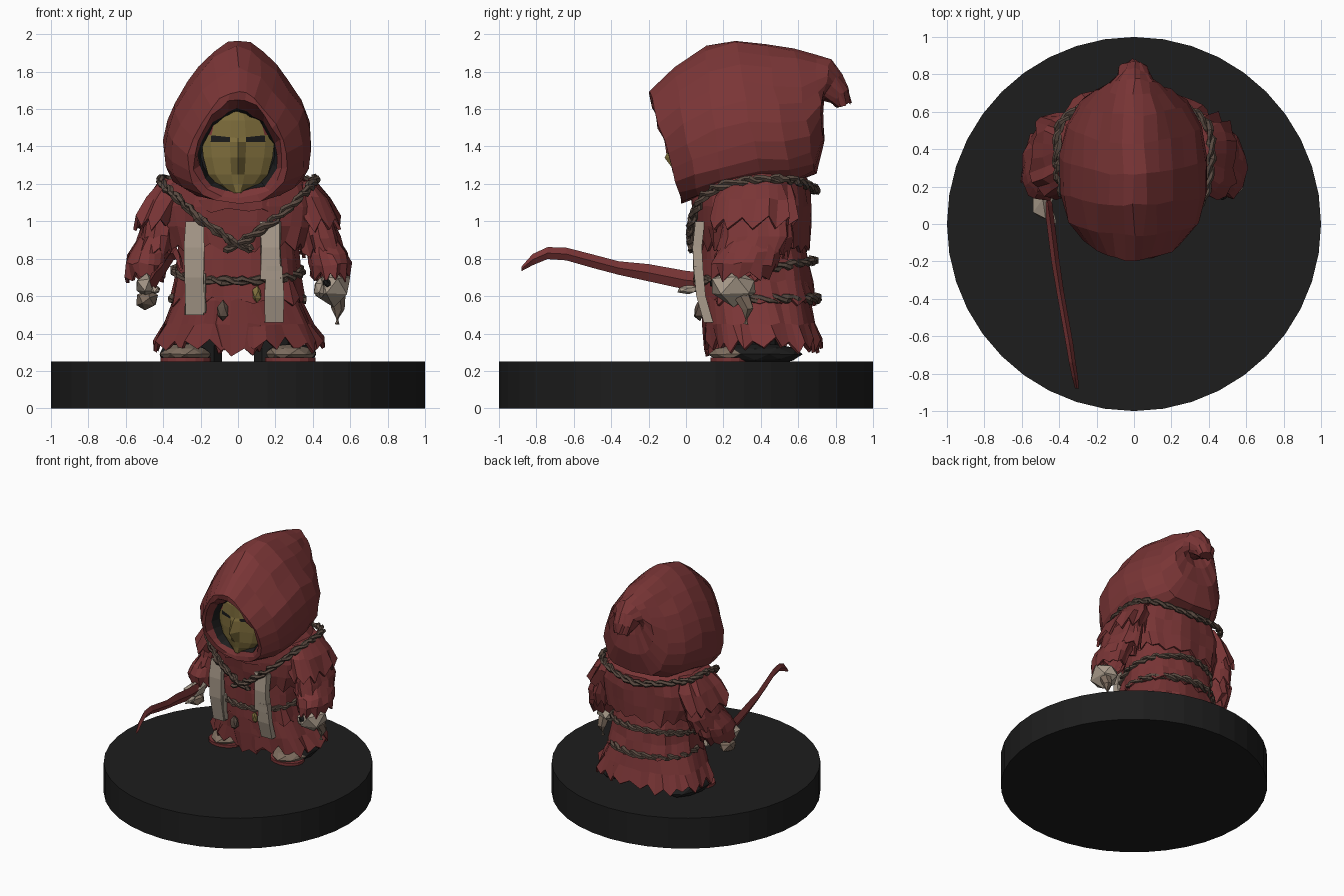
import bpy, bmesh, math, random
from mathutils import Vector as V

if "Cube" in bpy.data.objects:
    bpy.data.objects.remove(bpy.data.objects["Cube"])
random.seed(4)
PI2 = 2 * math.pi

def mat(name, c):
    m = bpy.data.materials.new(name)
    m.diffuse_color = (*c, 1)
    m.use_nodes = True
    m.node_tree.nodes["Principled BSDF"].inputs["Base Color"].default_value = m.diffuse_color
    return m

RED = mat("red_cloth", (.195, .036, .037))
GOLD = mat("old_gold", (.21, .155, .045))
CREAM = mat("cream_cloth", (.40, .33, .26))
ROPE = mat("brown_rope", (.10, .068, .052))
TAN = mat("tan_leather", (.21, .155, .115))
BLACK = mat("black", (.0125, .0125, .0125))

def make(name, verts, faces, mats, idx=None, solid=0):
    me = bpy.data.meshes.new(name)
    me.from_pydata([tuple(v) for v in verts], [], faces)
    for m in mats:
        me.materials.append(m)
    if idx:
        for p, i in zip(me.polygons, idx):
            p.material_index = i
    bm = bmesh.new()
    bm.from_mesh(me)
    bmesh.ops.recalc_face_normals(bm, faces=bm.faces)
    bm.to_mesh(me)
    bm.free()
    ob = bpy.data.objects.new(name, me)
    bpy.context.collection.objects.link(ob)
    if solid:
        md = ob.modifiers.new("thickness", 'SOLIDIFY')
        md.thickness = solid
    return ob

def loft(name, rings, mats, pick=lambda i: 0, caps=(True, True), solid=0):
    n, verts, faces, idx = len(rings[0]), [], [], []
    for r in rings:
        verts += r
    if caps[0]:
        faces.append(list(range(n))); idx.append(pick(-1))
    for i in range(len(rings) - 1):
        a, b = i * n, (i + 1) * n
        for j in range(n):
            k = (j + 1) % n
            faces.append((a + j, a + k, b + k, b + j)); idx.append(pick(i))
    if caps[1]:
        faces.append([len(verts) - n + j for j in range(n)]); idx.append(pick(len(rings) - 1))
    return make(name, verts, faces, mats, idx, solid)

def jit(a):
    return V([random.uniform(-a, a) for _ in range(3)])

# ragged cloth tier: rings are (z, centre x, half width, front y, back y)
def tier(name, rings, n=36, jag=.03, fold=.03, j=.008, folds=9):
    out, last = [], len(rings) - 1
    for i, (z, cx, rx, y0, y1) in enumerate(rings):
        r = []
        for k in range(n):
            a = PI2 * k / n
            f = 1 + fold * (i / last) * math.sin(folds * a + i * .4)
            c, s = math.cos(a), math.sin(a)
            c, s = [math.copysign(abs(q) ** .85, q) for q in (c, s)]
            p = V((cx + rx * f * c, (y0 + y1) / 2 + (y1 - y0) / 2 * f * s, z)) + jit(j)
            if i == last:
                p.z += (jag if k % 2 else -jag) * random.uniform(.3, 1)
            r.append(p)
        out.append(r)
    return loft(name, out, [RED], caps=(True, False), solid=.018)

def tube(name, pts, radii, sides, m):
    rings, n = [], len(pts)
    for i, p in enumerate(pts):
        q = (pts[min(i + 1, n - 1)] - pts[max(i - 1, 0)]).to_track_quat('Z', 'Y')
        rings.append([p + q @ V((radii[i] * math.cos(PI2 * k / sides), radii[i] * math.sin(PI2 * k / sides), 0))
                      for k in range(sides)])
    return loft(name, rings, [m])

# two strand twisted rope along a path
def rope(name, pts, r=.018):
    fine, n = [], len(pts)
    pts = [V(p) for p in pts]
    for i in range(n - 1):
        a, b, c, d = pts[max(i - 1, 0)], pts[i], pts[i + 1], pts[min(i + 2, n - 1)]
        steps = max(2, round((c - b).length / .022))
        for s in range(steps):
            t = s / steps
            fine.append(.5 * (2 * b + (c - a) * t + (2 * a - 5 * b + 4 * c - d) * t * t
                              + (3 * b - a - 3 * c + d) * t ** 3))
    fine.append(pts[-1])
    for st in range(2):
        strand = []
        for i, p in enumerate(fine):
            t = fine[min(i + 1, len(fine) - 1)] - fine[max(i - 1, 0)]
            q, a = t.to_track_quat('Z', 'Y'), i * .8 + st * math.pi
            strand.append(p + q @ V((math.cos(a), math.sin(a), 0)) * r * .8 + jit(.005))
        tube(f"{name}_strand_{st + 1}", strand, [r * random.uniform(.75, 1.2) for _ in strand], 5, ROPE)

def lump(name, c, s, m, sub=1, rule=None, mats=None, j=.006):
    bm = bmesh.new()
    bmesh.ops.create_icosphere(bm, subdivisions=sub, radius=1)
    verts = [V(c) + V((v.co.x * s[0], v.co.y * s[1], v.co.z * s[2])) + jit(j) for v in bm.verts]
    faces = [[v.index for v in f.verts] for f in bm.faces]
    bm.free()
    idx = [rule(sum((verts[i] for i in f), V()) / 3) for f in faces] if rule else None
    return make(name, verts, faces, mats or [m], idx)

# base disc
loft("base_disc", [[V((math.cos(PI2 * k / 40), math.sin(PI2 * k / 40), z)) for k in range(40)]
                   for z in (0, .25)], [BLACK])

# hood: (top y, top z, bottom y, bottom z, half width, bottom roundness, pear shape)
HOOD = [(.03, 1.57, .07, 1.19, .20, .9, .2), (-.08, 1.60, .0, 1.16, .225, .9, .3),
        (-.195, 1.655, -.025, 1.13, .255, .85, .4), (-.20, 1.70, -.02, 1.10, .29, .75, .45),
        (-.06, 1.82, .06, 1.12, .385, .5, .5), (.1, 1.93, .20, 1.15, .42, .4, .5),
        (.26, 1.97, .40, 1.20, .42, .4, .5), (.43, 1.945, .57, 1.21, .38, .45, .45),
        (.58, 1.915, .69, 1.26, .30, .5, .35), (.69, 1.89, .735, 1.42, .21, .7, .25),
        (.77, 1.86, .725, 1.57, .145, 1, .1), (.83, 1.79, .705, 1.655, .10, 1, .1),
        (.868, 1.71, .765, 1.635, .08, 1, 0), (.88, 1.63, .80, 1.608, .055, 1, 0)]
rings = []
for i, (ty, tz, by, bz, w, e, tp) in enumerate(HOOD):
    r = []
    for k in range(22):
        a = PI2 * k / 22
        u, s = math.cos(a), math.sin(a)
        x = w * math.copysign(abs(s) ** (e if u < 0 else 1), s)
        x *= 1 - .24 * tp - tp * (.75 * u if u > 0 else .45 * u)
        h = (1 + u) / 2
        r.append(V((x, by + (ty - by) * h, bz + (tz - bz) * h)) + jit(.009))
    rings.append(r)
loft("hood", rings, [RED, BLACK], pick=lambda i: 1 if i < 1 else 0)

# mask: rows (z, half width, front y), eyes and temples picked by cell
ROWS = [(1.62, .08, -.03), (1.54, .165, -.045), (1.465, .19, -.045), (1.425, .195, -.04),
        (1.34, .185, -.04), (1.25, .16, -.035), (1.20, .115, -.03), (1.15, .045, -.025)]
COLS = [-1, -.75, -.22, 0, .22, .75, 1]
NOSE = {3: .025, 4: .075, 5: .012}
verts, faces, idx = [], [], []
for i, (z, w, y) in enumerate(ROWS):
    for f in COLS:
        verts.append((f * w, y + .07 * f * f - (NOSE.get(i, 0) if f == 0 else 0),
                      z - (.02 * (1 - abs(f)) if i == 2 else 0)))
for i in range(len(ROWS) - 1):
    for k in range(6):
        a = i * 7 + k
        faces.append((a, a + 1, a + 8, a + 7))
        idx.append(1 if i == 2 and k in (1, 4) else 2 if i < 2 and k in (0, 5) else 0)
make("mask", verts, faces, [GOLD, BLACK, RED], idx, .02)

# robe: mantle, collar, waist tier and skirt
tier("mantle", [(1.28, 0, .30, .1, .6), (1.2, 0, .38, .05, .66), (1.08, 0, .43, .05, .665),
                (.97, 0, .42, .06, .66), (.86, 0, .37, .07, .66)], jag=.035)
tier("waist_tier", [(.95, 0, .31, .08, .62), (.8, 0, .325, .075, .655), (.68, 0, .335, .08, .67),
                    (.57, 0, .36, .085, .695)], jag=.025)
tier("skirt", [(.7, 0, .31, .1, .63), (.58, 0, .34, .09, .66), (.45, 0, .40, .1, .69),
               (.34, 0, .455, .11, .725)], n=44, jag=.04, fold=.04)
tier("skirt_front_flap", [(.6, 0, .15, .085, .25), (.45, 0, .17, .09, .3), (.31, 0, .12, .1, .3)],
     n=14, jag=.03, fold=0)
tier("collar", [(1.2, 0, .26, .04, .5), (1.12, 0, .31, .03, .56), (1.06, 0, .33, .035, .58)],
     n=26, jag=.02)

# cloth strips hanging on the chest
def strip(name, x, w, prof):
    loft(name, [[V((x + a * w + random.uniform(-.008, .008), y + b, z)) for a, b in
                 ((-1, 0), (1, 0), (1, .05), (-1, .05))] for y, z in prof], [CREAM])
strip("left_strip", -.235, .05, [(.05, 1.0), (.035, .86), (.04, .7), (.08, .5)])
strip("left_strip_under", -.205, .035, [(.06, .72), (.065, .6), (.085, .51)])
strip("right_strip", .175, .055, [(.05, 1.0), (.035, .86), (.045, .69)])
strip("right_strip_lower", .195, .048, [(.04, .76), (.055, .6), (.095, .46)])

# ropes: shoulder, belt, lower back, with a small pouch
SH = [(.41, .32, 1.215), (.35, .11, 1.15), (.2, .035, 1.01), (.03, .03, .895), (-.07, .04, .85)]
rope("shoulder_rope", [(-x, y, z) for x, y, z in SH[::-1]] +
     [(-.36, .57, 1.22), (0, .69, 1.17), (.36, .57, 1.22)] + SH, .016)
rope("belt_rope", [(.34 * math.cos(a), .37 + .31 * math.sin(a), .735 + .055 * math.sin(a))
                   for a in [PI2 * k / 16 for k in range(17)]], .015)
rope("lower_rope", [(.35 * math.cos(a), .39 + .31 * math.sin(a), .585)
                    for a in [math.pi * (k / 10 * 1.1 - .05) for k in range(11)]], .016)
lump("pouch", (-.08, .07, .52), (.035, .03, .055), ROPE)
lump("belt_charm", (.1, .08, .61), (.025, .02, .05), GOLD)

for s, side in ((-1, "left"), (1, "right")):
    # layered ragged sleeves
    tier(side + "_upper_sleeve", [(1.22, s * .34, .07, .22, .54), (1.12, s * .38, .11, .16, .58),
                                  (.99, s * .43, .12, .14, .58)], n=22, jag=.04, fold=.06, j=.014)
    tier(side + "_mid_sleeve", [(1.03, s * .41, .09, .2, .56), (.92, s * .43, .105, .19, .57),
                                (.83, s * .45, .11, .17, .54)], n=22, jag=.03, fold=.06, j=.014)
    tier(side + "_lower_sleeve", [(.91, s * .45, .08, .22, .5), (.83, s * .475, .11, .16, .5),
                                  (.77, s * .49, .11, .13, .48), (.70, s * .495, .10, .14, .44)],
         n=20, jag=.025, fold=.06, j=.012)
    # boots: tan toe, black heel, dark leg
    lump(side + "_boot", (s * .28, .37, .29), (.145, .25, .06), TAN, 2,
         lambda c: 0 if c.y < .27 else 1, [TAN, BLACK], .003)
    loft(side + "_sole", [[V((s * .28 + .135 * math.cos(a), .24 + .11 * math.sin(a), z))
                           for a in [PI2 * k / 16 for k in range(16)]] for z in (.25, .272)], [RED])
    tube(side + "_leg", [V((s * .2, .38, .25)), V((s * .19, .38, .6))], [.12, .12], 10, BLACK)

# right hand: blocky palm, thumb and hanging finger
lump("right_palm", (.51, .26, .65), (.095, .13, .10), CREAM, j=.012)
lump("right_thumb", (.44, .2, .64), (.035, .05, .06), CREAM)
lump("right_palm_hollow", (.475, .15, .67), (.025, .02, .025), BLACK)
tube("right_finger", [V((.53, .3, .6)), V((.535, .33, .53)), V((.53, .32, .45))],
     [.045, .035, .014], 6, TAN)

# left hand gripping the sword
lump("left_palm", (-.485, .14, .655), (.065, .13, .065), CREAM, j=.01)
lump("left_fingers", (-.49, .15, .575), (.06, .09, .05), TAN, j=.01)
lump("left_thumb", (-.44, .01, .635), (.025, .06, .025), CREAM)

# curved sword: (x, y, z centre, half height, half width)
BLADE = [(-.475, .26, .65, .025, .02), (-.46, .1, .675, .05, .024), (-.445, .0, .685, .05, .022),
         (-.42, -.2, .725, .046, .022), (-.395, -.36, .75, .036, .02), (-.37, -.5, .787, .036, .02),
         (-.345, -.64, .825, .034, .02), (-.33, -.74, .83, .032, .018), (-.315, -.82, .795, .03, .016),
         (-.305, -.88, .745, .012, .01)]
loft("curved_sword", [[V((x - w, y, z)), V((x, y, z - h)), V((x + w, y, z)), V((x, y, z + h))]
                      for x, y, z, h, w in BLADE], [RED])
